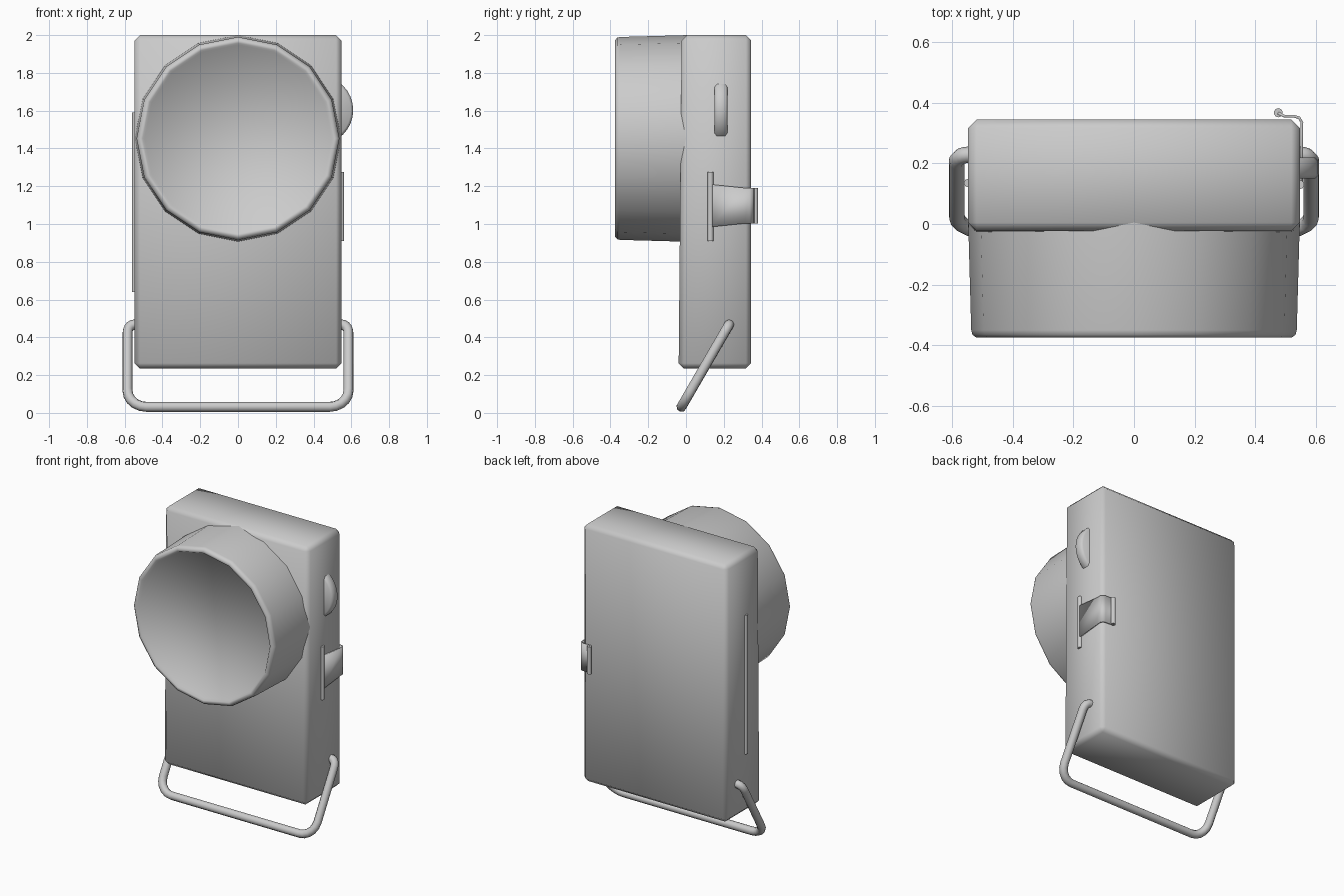
import bpy, bmesh, math
from mathutils import Vector

cube = bpy.data.objects.get("Cube")
if cube:
    bpy.data.objects.remove(cube, do_unlink=True)

grey = bpy.data.materials.new("plain grey")
grey.use_nodes = True
GREY = (0.6, 0.6, 0.6, 1)
grey.diffuse_color = GREY
grey.node_tree.nodes["Principled BSDF"].inputs["Base Color"].default_value = GREY


def finish(name, bm, angle=60):
    bmesh.ops.recalc_face_normals(bm, faces=bm.faces)
    mesh = bpy.data.meshes.new(name)
    bm.to_mesh(mesh)
    bm.free()
    mesh.materials.append(grey)
    ob = bpy.data.objects.new(name, mesh)
    bpy.context.collection.objects.link(ob)
    bpy.ops.object.select_all(action='DESELECT')
    ob.select_set(True)
    bpy.context.view_layer.objects.active = ob
    bpy.ops.object.shade_smooth_by_angle(angle=math.radians(angle))
    return ob


def box(lo, hi):
    bm = bmesh.new()
    bmesh.ops.create_cube(bm, size=1)
    for v in bm.verts:
        v.co = [(a + b) / 2 + c * (b - a) for a, b, c in zip(lo, hi, v.co)]
    return bm


def lathe(profile, sides, centre):
    """Spin (radius, y) points around an axis along y, with capped ends."""
    bm = bmesh.new()
    rings = []
    for r, y in profile:
        ring = []
        for i in range(sides):
            a = math.tau * i / sides
            ring.append(bm.verts.new(centre + Vector((r * math.cos(a), y, r * math.sin(a)))))
        rings.append(ring)
    for a, b in zip(rings, rings[1:]):
        for i in range(sides):
            j = (i + 1) % sides
            bm.faces.new((a[i], a[j], b[j], b[i]))
    bm.faces.new(rings[0])
    bm.faces.new(rings[-1])
    return bm


def rod(name, x, y, z0, z1, radius):
    bm = bmesh.new()
    bmesh.ops.create_cone(bm, cap_ends=True, segments=10, radius1=radius,
                          radius2=radius, depth=z1 - z0)
    bmesh.ops.translate(bm, verts=bm.verts, vec=(x, y, (z0 + z1) / 2))
    return finish(name, bm)


# Case: chamfered box, slightly deeper towards the bottom of the front
bm = box((-0.547, -0.023, 0.235), (0.547, 0.345, 2.0))
for v in bm.verts:
    if v.co.y < 0 and v.co.z < 1:
        v.co.y -= 0.016
bmesh.ops.bevel(bm, geom=bm.edges[:], offset=0.028, segments=1, affect='EDGES')
finish("case", bm)

# Lamp head: tapered drum with a rounded rim and a recessed lens
finish("lamp_head", lathe([(0.547, 0.01), (0.537, -0.35), (0.533, -0.365), (0.52, -0.375),
                           (0.505, -0.375), (0.495, -0.36)], 16, Vector((0, 0, 1.453))))

# Thumb wheel, half sunk in the side
finish("thumb_wheel", lathe([(0.17, 0.15), (0.183, 0.163), (0.183, 0.207), (0.17, 0.22)],
                            32, Vector((0.427, 0, 1.603))))

# Hinge on one side, latch pivot on the other
rod("hinge_pin", -0.547, 0.135, 0.64, 1.59, 0.014)
rod("latch_pivot", 0.547, 0.13, 0.91, 1.275, 0.015)

# Latch strap: bent strip wrapping around the back edge
path = [(0.553, 0.13), (0.553, 0.31), (0.554, 0.335), (0.545, 0.35),
        (0.53, 0.355), (0.495, 0.356), (0.475, 0.366)]
bm = bmesh.new()
rows = []
for i, (x, y) in enumerate(path):
    half = 0.113 if i == 0 else 0.094
    rows.append([bm.verts.new((x, y, 1.097 + s * half)) for s in (-1, 1)])
for a, b in zip(rows, rows[1:]):
    bm.faces.new((a[0], a[1], b[1], b[0]))
strap = finish("latch_strap", bm)
solid = strap.modifiers.new("thickness", 'SOLIDIFY')
solid.thickness = 0.009
solid.offset = 0
rod("latch_lip", 0.476, 0.367, 1.003, 1.191, 0.015)

# Stand: round wire loop, tilted forward; half the path is mirrored
TOP, FOOT = Vector((0, 0.228, 0.467)), Vector((0, -0.024, 0.032))
half = [(0.52, 0), (0.55, 0)]


def corner(cx, ct, rx, rt, start, end, steps=5):
    for i in range(steps + 1):
        a = math.radians(start + (end - start) * i / steps)
        half.append((cx + rx * math.cos(a), ct - rt * math.sin(a)))


corner(0.55, 0.1, 0.035, 0.1, 90, 0)
corner(0.485, 0.8, 0.1, 0.2, 0, -90)
loop = half + [(-x, t) for x, t in reversed(half)]
curve = bpy.data.curves.new("stand", 'CURVE')
curve.dimensions = '3D'
curve.bevel_depth = 0.027
curve.bevel_resolution = 2
curve.use_fill_caps = True
spline = curve.splines.new('POLY')
spline.points.add(len(loop) - 1)
for p, (x, t) in zip(spline.points, loop):
    p.co = (*(TOP.lerp(FOOT, t) + Vector((x, 0, 0))), 1)
spline.use_smooth = True
curve.materials.append(grey)
bpy.context.collection.objects.link(bpy.data.objects.new("stand", curve))
